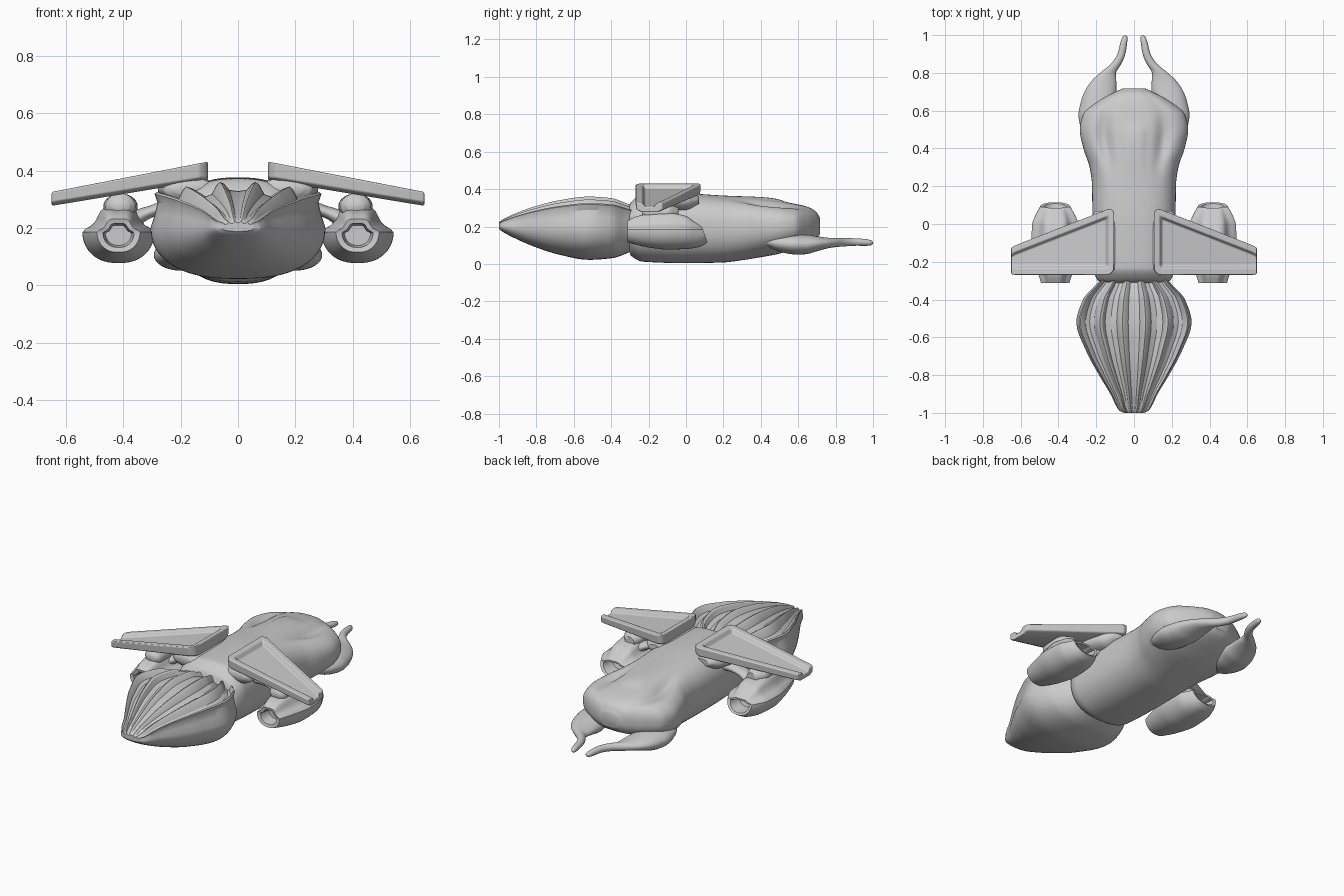
import bpy, bmesh
from math import sin, cos, pi, exp, copysign

cube = bpy.data.objects.get("Cube")
if cube:
    bpy.data.objects.remove(cube, do_unlink=True)

grey = bpy.data.materials.new("light_grey")
grey.use_nodes = True
grey.diffuse_color = (0.6, 0.6, 0.6, 1)
grey.node_tree.nodes["Principled BSDF"].inputs["Base Color"].default_value = (0.6, 0.6, 0.6, 1)


def resample(table, n):
    """Smoothly interpolate table rows over their first column, without overshoot."""
    def slope(i, c):
        if i == 0 or i == len(table) - 1:
            j = min(i, len(table) - 2)
            return (table[j + 1][c] - table[j][c]) / (table[j + 1][0] - table[j][0])
        a, b, d = table[i - 1], table[i], table[i + 1]
        s1, s2 = (b[c] - a[c]) / (b[0] - a[0]), (d[c] - b[c]) / (d[0] - b[0])
        return 0 if s1 * s2 <= 0 else 2 * s1 * s2 / (s1 + s2)

    rows = []
    for i in range(len(table) - 1):
        p, q = table[i], table[i + 1]
        h = q[0] - p[0]
        for k in range(n):
            t = k / n
            row = [p[0] + h * t]
            for c in range(1, len(p)):
                row.append((2*t**3 - 3*t*t + 1) * p[c] + (t**3 - 2*t*t + t) * h * slope(i, c)
                           + (3*t*t - 2*t**3) * q[c] + (t**3 - t*t) * h * slope(i + 1, c))
            rows.append(row)
    return rows + [list(table[-1])]


def loft(name, rings, mirror=False, angle=35, bevel=0):
    """Skin a list of closed rings of 3D points and cap both ends."""
    bm = bmesh.new()
    loops = [[bm.verts.new(p) for p in ring] for ring in rings]
    n = len(loops[0])
    for a, b in zip(loops, loops[1:]):
        for i in range(n):
            j = (i + 1) % n
            bm.faces.new((a[i], a[j], b[j], b[i]))
    bm.faces.new(loops[0][::-1])
    bm.faces.new(loops[-1])
    bmesh.ops.recalc_face_normals(bm, faces=bm.faces)
    mesh = bpy.data.meshes.new(name)
    bm.to_mesh(mesh)
    bm.free()
    mesh.materials.append(grey)
    ob = bpy.data.objects.new(name, mesh)
    bpy.context.collection.objects.link(ob)
    if bevel:
        mesh.polygons.foreach_set("use_smooth", [True] * len(mesh.polygons))
        mod = ob.modifiers.new("soft_edges", 'BEVEL')
        mod.width, mod.segments, mod.harden_normals = bevel, 3, True
    else:
        bpy.ops.object.select_all(action='DESELECT')
        ob.select_set(True)
        bpy.context.view_layer.objects.active = ob
        bpy.ops.object.shade_smooth_by_angle(angle=angle * pi / 180)
    if mirror:
        ob.modifiers.new("other_side", 'MIRROR')
    return ob


def power(v, p):
    return copysign(abs(v) ** p, v)


def oval(y, xc, hw, zc, hz, n=32, p=1):
    turn = [2 * pi * i / n for i in range(n)]
    return [(xc + hw * power(cos(a), p), y, zc + hz * power(sin(a), p)) for a in turn]


# Ribbed nose: half of the fluted canopy outline, from chine to centre
canopy = [(1, 0), (.95, .3), (.92, .55), (.955, .74), (.93, .78), (.9, .74), (.84, .57),
          (.77, .52), (.69, .6), (.63, .83), (.59, .9), (.55, .86), (.5, .7), (.4, .66),
          (.3, .74), (.24, .95), (.2, 1), (.16, .96), (.1, .83), (0, .8)]


def nose_ring(row):
    y, w, top, bot = row
    seam = 0.2
    up = [(w * u, y, seam + (top - seam) * h) for u, h in canopy]
    up += [(-x, y, z) for x, y, z in up[-2::-1]]
    arc = [pi + pi * i / 32 for i in range(1, 32)]
    return up + [(w * power(cos(a), .8), y, seam - (seam - bot) * abs(sin(a)) ** .9) for a in arc]


nose = [(-1, .055, .222, .188), (-.985, .08, .235, .175), (-.9, .125, .275, .13),
        (-.8, .185, .31, .088), (-.68, .25, .34, .05), (-.52, .305, .36, .022),
        (-.4, .27, .352, .03), (-.32, .2, .325, .055), (-.26, .15, .3, .09)]
loft("ribbed_nose", [nose_ring(r) for r in resample(nose, 6)], angle=30)


# Main hull with two flutes and a raised spine on its back
def hull_ring(row):
    y, w, top, bot = row
    ring = []
    for i in range(128):
        a = 2 * pi * i / 128
        x, s = w * power(cos(a), .8), sin(a)
        z = .2 + ((top - .2) * s ** .8 if s > 0 else -(.2 - bot) * abs(s) ** .9)
        if s > 0:
            swell = exp(-((y - .45) / .14) ** 2)
            z -= .035 * swell * exp(-((abs(x) / w - .56) / .14) ** 2) * s
            spine = 1 / (1 + exp((abs(x) - .055) * 200)) / (1 + exp((y - .52) * 80))
            z += .012 * spine * swell
        ring.append((x, y, z))
    return ring


hull = [(-.312, .16, .29, .1), (-.295, .195, .33, .045), (-.23, .215, .372, .012),
        (0, .22, .376, .004), (.2, .222, .365, .008), (.3, .235, .358, .02),
        (.4, .268, .347, .036), (.5, .287, .335, .055), (.58, .27, .322, .082),
        (.65, .19, .305, .11), (.695, .11, .28, .135), (.717, .06, .245, .16)]
loft("hull", [hull_ring(r) for r in resample(hull, 6)])

# Curved tail horns
horn = [(.42, .2, .04, .12, .02), (.5, .2, .08, .11, .045), (.58, .2, .094, .105, .054),
        (.64, .19, .093, .104, .052), (.7, .178, .084, .108, .04), (.76, .158, .064, .112, .028),
        (.8, .137, .042, .114, .024), (.85, .093, .027, .116, .022), (.9, .067, .021, .117, .02),
        (.96, .054, .018, .115, .018), (.99, .048, .013, .113, .013), (1, .046, .004, .113, .004)]
loft("tail_horn", [oval(*r) for r in resample(horn, 5)], True, angle=60)


# Wings: x, front, back, top, bottom, recess depth
def wing_ring(x, front, back, top, bottom, deep):
    edge, lip = .036, .05
    side = [(front, top), (front + edge, top), (front + lip, top - deep),
            (back - lip, top - deep), (back - edge, top), (back, top),
            (back - .004, bottom + .012), (back - .03, bottom),
            (front + .03, bottom), (front + .004, bottom + .012)]
    return [(x, y, z) for y, z in side]


def wing_row(x, deep, trim=0):
    back = .09 - (x - .11) * .39
    return (x, -.27 + trim, back - trim, .43 - (x - .11) * .194, .366 - (x - .11) * .165, deep)


wing = [wing_row(.105, 0, .03), wing_row(.115, 0, .012), wing_row(.135, 0), wing_row(.15, .022),
        wing_row(.4, .022), wing_row(.63, .02), wing_row(.65, .02, .004)]
loft("wing", [wing_ring(*r) for r in wing], True, bevel=.007)

# Wing shoulders blending into the hull
shoulder = [(-.262, .175, .05, .335, .02), (-.24, .175, .085, .335, .045), (-.1, .18, .1, .335, .05),
            (0, .17, .085, .335, .05), (.07, .16, .04, .34, .02)]
loft("wing_shoulder", [oval(*r) for r in resample(shoulder, 5)], True, angle=60)


# Engine pods: round bowl below a chine, fluted narrower cowl above, open ends
def pod_ring(row, scale=1, shift=0):
    y, w, top, bot = row
    seam, xc = .185, .417
    mid = (top + bot) / 2
    ring = []
    for i in range(72):
        a = 2 * pi * i / 72
        c, s = cos(a), sin(a)
        if s >= 0:
            pull = 1 - .2 * min(1, s * 4) - .09 * sin(3 * a) ** 2 * min(1, s * 3)
            x, z = w * c * pull, seam + (top - seam) * s * (pull + .2)
        else:
            x, z = w * power(c, .85), seam + (seam - bot) * s
        z = mid + (z - mid) * scale
        lean = .35 * (z - mid) * max(0, y) * 10
        ring.append((xc + x * scale, y + shift - lean, z))
    return ring


pod = [(-.312, .075, .235, .115), (-.27, .088, .258, .103), (-.2, .107, .275, .088),
       (-.1, .126, .282, .077), (0, .122, .262, .08), (.06, .1, .228, .092), (.1, .08, .2, .115)]
rows = resample(pod, 5)
rings = [pod_ring(pod[0], .6, .07), pod_ring(pod[0], .72, .004)]
rings += [pod_ring(r) for r in rows]
rings += [pod_ring(pod[-1], .78, -.004), pod_ring(pod[-1], .65, -.08)]
loft("engine_pod", rings, True)

# Pylons from pods to wings
pylon = [(-.235, .41, .03, .275, .02), (-.21, .41, .052, .275, .045),
         (-.1, .41, .06, .275, .045), (-.04, .4, .03, .27, .03)]
loft("pod_pylon", [oval(*r) for r in resample(pylon, 5)], True, angle=60)

# Struts from pods to hull
strut = [(.17, .07, .29, .045), (.24, .05, .278, .03), (.3, .04, .258, .022),
         (.35, .05, .235, .03), (.39, .06, .215, .035)]
strut_rings = [[(x, -.1 + (py - 0) * ry, zc + pz * rz) for _, py, pz in
                [(0, cos(2 * pi * i / 24), sin(2 * pi * i / 24)) for i in range(24)]]
               for x, ry, zc, rz in resample(strut, 4)]
loft("pod_strut", strut_rings, True, angle=60)
